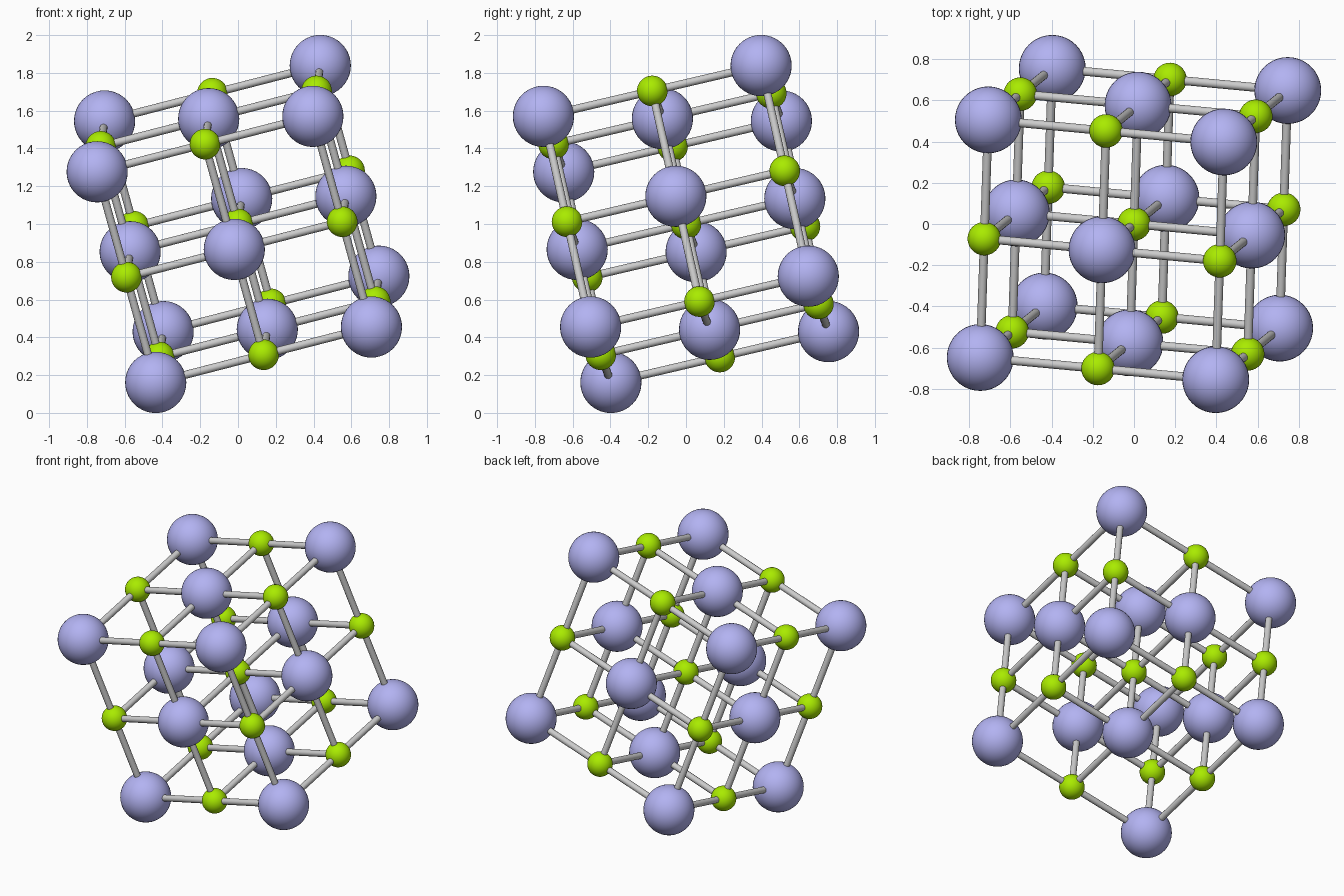
import bpy, bmesh
from itertools import product
from mathutils import Vector, Matrix

if "Cube" in bpy.data.objects:
    bpy.data.objects.remove(bpy.data.objects["Cube"])

STEP = 0.592            # spacing between neighbouring balls
R_BIG, R_SMALL, R_ROD = 0.162, 0.081, 0.021

# Orthonormal axes of the tilted lattice
up = Vector((-0.262, -0.211, 0.942)).normalized()
along = Vector((0.965, -0.09, 0.245))
along = (along - up * along.dot(up)).normalized()
axes = (along, up.cross(along), up)
CENTRE = Vector((0, 0, 1))


def make_material(name, color):
    mat = bpy.data.materials.new(name)
    mat.diffuse_color = color
    mat.use_nodes = True
    mat.node_tree.nodes["Principled BSDF"].inputs["Base Color"].default_value = mat.diffuse_color
    return mat


def site(index):
    return CENTRE + sum((a * (i * STEP) for a, i in zip(axes, index)), Vector())


def mesh_of(name, bm, mat=None):
    me = bpy.data.meshes.new(name)
    for f in bm.faces:
        f.smooth = len(f.verts) <= 4      # rod caps stay flat
    bm.to_mesh(me)
    bm.free()
    if mat:
        me.materials.append(mat)
    return me


def ball_mesh(name, radius, mat):
    bm = bmesh.new()
    bmesh.ops.create_uvsphere(bm, u_segments=40, v_segments=20, radius=radius)
    return mesh_of(name, bm, mat)


def place(name, mesh, matrix):
    ob = bpy.data.objects.new(name, mesh)
    ob.matrix_world = matrix
    bpy.context.collection.objects.link(ob)


# Shared meshes
big = ball_mesh("large_ball", R_BIG, make_material("lavender", (0.45, 0.45, 0.89, 1)))
small = ball_mesh("small_ball", R_SMALL, make_material("lime", (0.40, 0.83, 0.0, 1)))
bm = bmesh.new()
bmesh.ops.create_cone(bm, cap_ends=True, segments=16, radius1=R_ROD, radius2=R_ROD, depth=STEP)
rod = mesh_of("rod", bm)

for index in product((-1, 0, 1), repeat=3):
    # Alternating balls: large on corners and face centres, small in between
    is_big = sum(index) % 2 == 1
    place("large_ball" if is_big else "small_ball", big if is_big else small,
          Matrix.Translation(site(index)))
    # Rods to the next neighbour along each axis
    for k, axis in enumerate(axes):
        if index[k] < 1:
            turn = axis.to_track_quat('Z', 'Y').to_matrix().to_4x4()
            place("rod", rod, Matrix.Translation(site(index) + axis * STEP / 2) @ turn)
